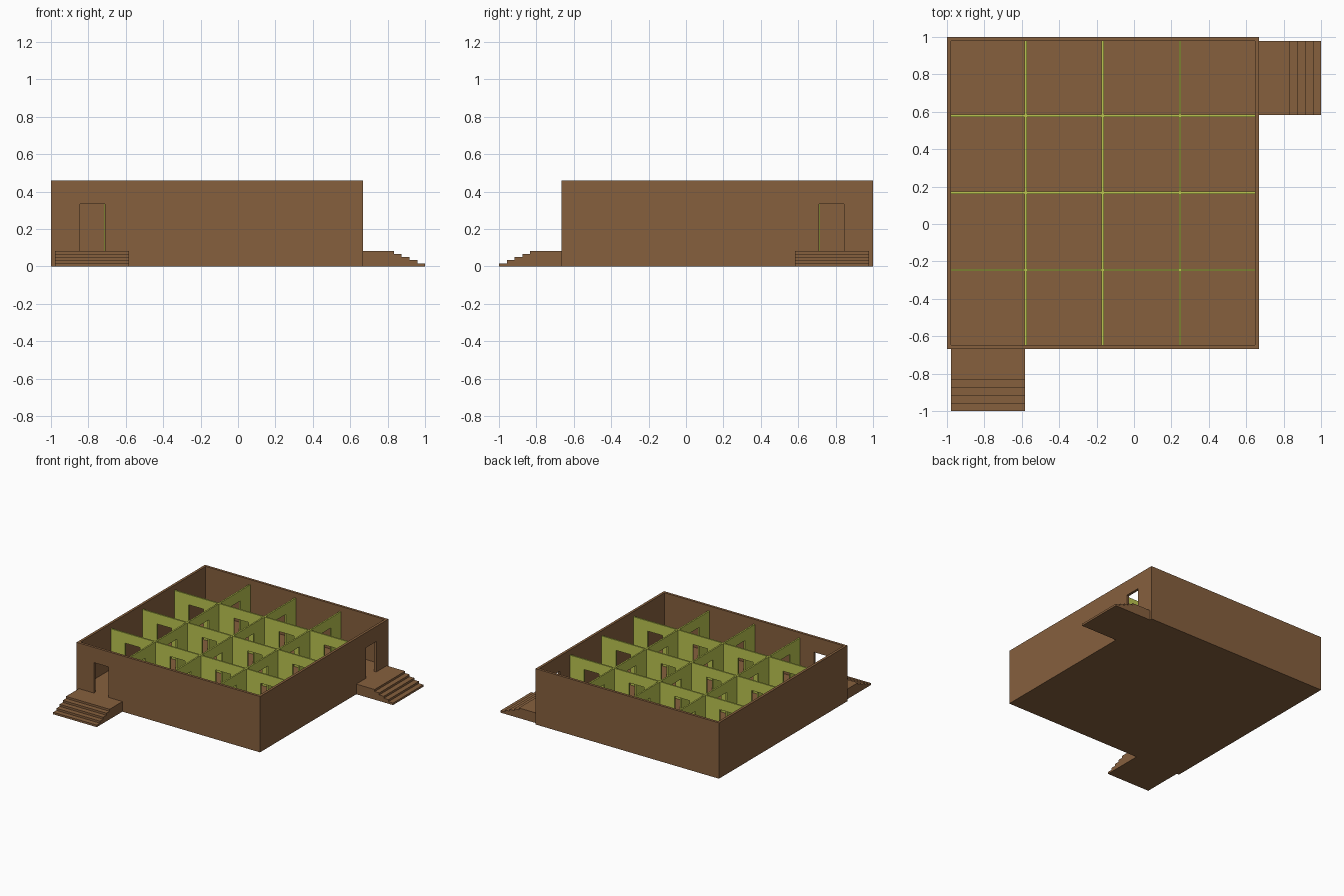
import bpy, bmesh

if "Cube" in bpy.data.objects:
    bpy.data.objects.remove(bpy.data.objects["Cube"])

FLOOR, DOOR_TOP, PART_TOP, WALL_TOP = 0.0833, 0.3333, 0.4167, 0.4583
X0, X1, Y0, Y1 = -1.0, 0.6667, -0.6667, 1.0      # outer shell
W, T, DOOR = 0.0208, 0.0125, 0.1333              # shell, partition, door width
PITCH = 0.4125


def material(name, color):
    m = bpy.data.materials.new(name)
    m.diffuse_color = (*color, 1)
    m.use_nodes = True
    m.node_tree.nodes["Principled BSDF"].inputs["Base Color"].default_value = m.diffuse_color
    return m


BROWN = material("brown_wall", (0.24, 0.117, 0.048))
GREEN = material("green_partition", (0.50, 0.56, 0.08))


def prism(name, outline, axis, start, end, mat):
    """Extrude an outline of (u, v) points along an axis from start to end."""
    def place(u, v, w):
        return {'X': (w, u, v), 'Y': (u, w, v), 'Z': (u, v, w)}[axis]
    bm = bmesh.new()
    face = bm.faces.new([bm.verts.new(place(u, v, start)) for u, v in outline])
    ext = bmesh.ops.extrude_face_region(bm, geom=[face])
    verts = [g for g in ext["geom"] if isinstance(g, bmesh.types.BMVert)]
    a, b = place(0, 0, start), place(0, 0, end)
    bmesh.ops.translate(bm, verts=verts, vec=[q - p for p, q in zip(a, b)])
    bmesh.ops.recalc_face_normals(bm, faces=bm.faces)
    mesh = bpy.data.meshes.new(name)
    bm.to_mesh(mesh)
    bm.free()
    mesh.materials.append(mat)
    obj = bpy.data.objects.new(name, mesh)
    bpy.context.collection.objects.link(obj)
    return obj


def wall_outline(a, b, top, doors):
    """Wall elevation standing on the floor, notched at each door centre."""
    pts = [(a, FLOOR)]
    for c in doors:
        l, r = c - DOOR / 2, c + DOOR / 2
        pts += [(l, FLOOR), (l, DOOR_TOP), (r, DOOR_TOP), (r, FLOOR)]
    return pts + [(b, FLOOR), (b, top), (a, top)]


# Floor slab
prism("floor_slab", [(X0, Y0), (X1, Y0), (X1, Y1), (X0, Y1)], 'Z', 0, FLOOR, BROWN)

# Outer walls, entrances in the front and right walls
prism("front_wall", wall_outline(X0, X1, WALL_TOP, [-0.777]), 'Y', Y0, Y0 + W, BROWN)
prism("back_wall", wall_outline(X0, X1, WALL_TOP, []), 'Y', Y1 - W, Y1, BROWN)
prism("left_wall", wall_outline(Y0 + W, Y1 - W, WALL_TOP, []), 'X', X0, X0 + W, BROWN)
prism("right_wall", wall_outline(Y0 + W, Y1 - W, WALL_TOP, [0.777]), 'X', X1 - W, X1, BROWN)


# Interior partitions: a 4 x 4 grid of rooms with a door in every segment
def grid(lo, hi):
    mid = (lo + hi) / 2
    lines = [mid + k * PITCH for k in (-1, 0, 1)]
    edges = [lo] + [e for c in lines for e in (c - T / 2, c + T / 2)] + [hi]
    cells = list(zip(edges[::2], edges[1::2]))
    return lines, cells, [(a + b) / 2 for a, b in cells]


xl, xcells, xdoors = grid(X0 + W, X1 - W)
yl, ycells, ydoors = grid(Y0 + W, Y1 - W)
for i, y in enumerate(yl):
    prism(f"cross_partition_{i}", wall_outline(X0 + W, X1 - W, PART_TOP, xdoors),
          'Y', y - T / 2, y + T / 2, GREEN)
for i, x in enumerate(xl):
    for j, (a, b) in enumerate(ycells):
        prism(f"long_partition_{i}_{j}", wall_outline(a, b, PART_TOP, [ydoors[j]]),
              'X', x - T / 2, x + T / 2, GREEN)

# Entrance porches: landing with four steps down
RISE, RUN = FLOOR / 5, 0.1667 / 4
stairs = [(0.6667, 0), (0.6667, FLOOR)]
for k in range(4):
    d = 0.8333 + k * RUN
    stairs += [(d, FLOOR - k * RISE), (d, FLOOR - (k + 1) * RISE)]
stairs += [(1.0, RISE), (1.0, 0)]
prism("right_porch", stairs, 'Y', 0.5833, 0.9792, BROWN)
prism("front_porch", [(-d, z) for d, z in stairs], 'X', -0.9792, -0.5833, BROWN)
